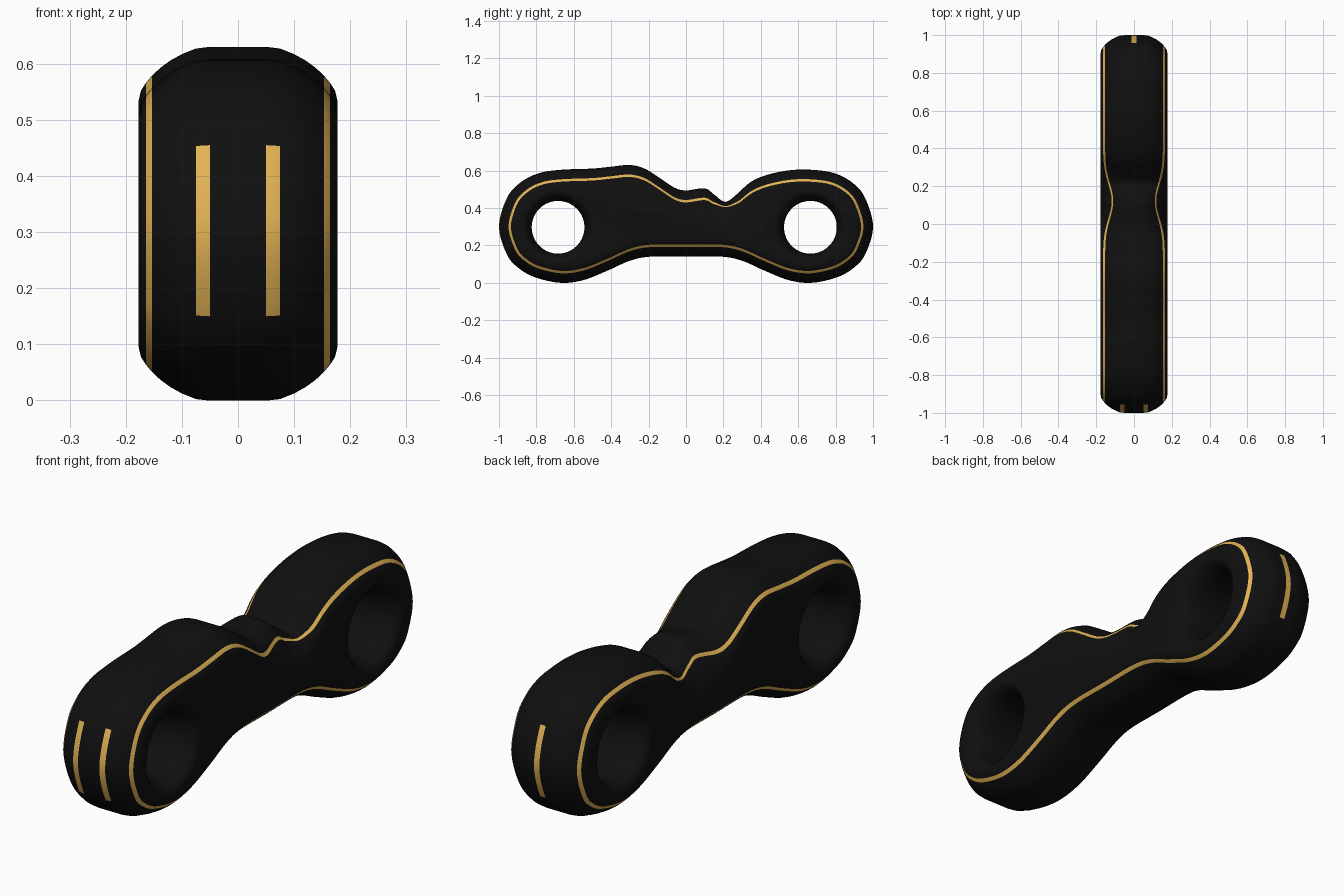
import bpy, bmesh, math
from mathutils import Vector

cube = bpy.data.objects.get("Cube")
if cube:
    bpy.data.objects.remove(cube, do_unlink=True)


def material(name, rgb):
    m = bpy.data.materials.new(name)
    m.use_nodes = True
    col = (*rgb, 1)
    m.diffuse_color = col
    m.node_tree.nodes["Principled BSDF"].inputs["Base Color"].default_value = col
    return m


black = material("matte black", (0.005, 0.005, 0.005))
gold = material("gold", (0.76, 0.45, 0.09))

# Side outline (y, z), clockwise from the front tip
OUTLINE = [
    (-1, .3), (-.957, .455), (-.88, .54), (-.78, .588), (-.66, .605), (-.5, .611),
    (-.4, .621), (-.3, .63), (-.22, .61), (-.14, .56), (-.06, .508), (0, .494),
    (.1, .505), (.15, .472), (.21, .433), (.27, .472), (.34, .535), (.42, .573),
    (.54, .6), (.66, .605), (.79, .587), (.89, .535), (.957, .455), (1, .3),
    (.957, .15), (.89, .075), (.8, .027), (.67, 0), (.55, .014), (.42, .065),
    (.3, .118), (.19, .14), (0, .14), (-.19, .14), (-.3, .118), (-.42, .065),
    (-.55, .014), (-.67, 0), (-.8, .027), (-.89, .075), (-.957, .15)]
# Rounded edge: half width and inset from the outline
EDGE = [(.0125, 0), (.05, 0), (.075, .003), (.1, .013), (.12, .024), (.138, .037),
        (.153, .051), (.164, .064), (.173, .078), (.177, .095)]
HOLES = (-.684, .665)
MID_Z = .297


def spline(points, steps):
    """Closed Catmull-Rom curve through the points."""
    n, out = len(points), []
    for i in range(n):
        a, b, c, d = (Vector(points[(i + k) % n]) for k in (-1, 0, 1, 2))
        for s in range(steps):
            t = s / steps
            out.append(0.5 * (2 * b + (c - a) * t + (2 * a - 5 * b + 4 * c - d) * t * t
                              + (3 * b - a - 3 * c + d) * t ** 3))
    return out


def bell(y, centre, width):
    return math.exp(-((y - centre) / width) ** 2)


def ring_point(p, level, side):
    """Move an outline point inward, pinching the body at the top notch."""
    x, inset = EDGE[level]
    y, z = p
    core = Vector((min(max(y, HOLES[0]), HOLES[1]), MID_Z))
    inward = (core - p).normalized()
    if z > MID_Z:
        inset *= 1 - .55 * bell(y, .21, .06)
        pinch = bell(y, .12, .13)
        outer = level - (len(EDGE) - 3)
        x *= 1 - (.28, .12, 0)[max(outer, 0)] * pinch
        inset += (0, .04, .09)[max(outer, 0)] * pinch
    q = p + inward * inset
    return (side * x, q.x, q.y)


# Body: rings of the outline joined from one flat side to the other
curve = spline(OUTLINE, 6)
count = len(curve)
levels = [(i, -1) for i in reversed(range(len(EDGE)))] + [(i, 1) for i in range(len(EDGE))]
bm = bmesh.new()
rings = [[bm.verts.new(ring_point(p, lv, sd)) for p in curve] for lv, sd in levels]
for k in range(len(rings) - 1):
    pair = {levels[k][0], levels[k + 1][0]}
    for i in range(count):
        j = (i + 1) % count
        f = bm.faces.new((rings[k][i], rings[k][j], rings[k + 1][j], rings[k + 1][i]))
        mid = (curve[i] + curve[j]) / 2
        on_end = .15 < mid.y < .455
        # Gold edge line, two front stripes, one back stripe
        if (pair == {6, 7} or (pair == {1, 2} and mid.x < -.9 and on_end)
                or (pair == {0} and mid.x > .9 and on_end)):
            f.material_index = 1
bm.faces.new(rings[0])
bm.faces.new(rings[-1])
bmesh.ops.recalc_face_normals(bm, faces=bm.faces)


def make_object(name, bm):
    mesh = bpy.data.meshes.new(name)
    bm.to_mesh(mesh)
    bm.free()
    mesh.materials.append(black)
    mesh.materials.append(gold)
    ob = bpy.data.objects.new(name, mesh)
    bpy.context.collection.objects.link(ob)
    return ob


body = make_object("body", bm)

# Flared hole cutters, turned around the x axis
half = [(.06 + .117 * math.sin(a), .141 + .049 * (1 - math.cos(a)))
        for a in (math.radians(d) for d in range(0, 91, 15))] + [(.2, .19)]
flare = [(-x, r) for x, r in reversed(half)] + half
SEG = 64
for n, y in enumerate(HOLES):
    bm = bmesh.new()
    loops = [[bm.verts.new((x, y + r * math.cos(2 * math.pi * s / SEG),
                            MID_Z + r * math.sin(2 * math.pi * s / SEG)))
              for s in range(SEG)] for x, r in flare]
    for a, b in zip(loops, loops[1:]):
        for s in range(SEG):
            t = (s + 1) % SEG
            bm.faces.new((a[s], a[t], b[t], b[s]))
    bm.faces.new(loops[0])
    bm.faces.new(loops[-1])
    bmesh.ops.recalc_face_normals(bm, faces=bm.faces)
    cutter = make_object("hole_cutter", bm)
    cutter.hide_render = True
    mod = body.modifiers.new("hole", "BOOLEAN")
    mod.operation = "DIFFERENCE"
    mod.solver = "EXACT"
    mod.object = cutter
    bpy.ops.object.select_all(action="DESELECT")
    body.select_set(True)
    bpy.context.view_layer.objects.active = body
    bpy.ops.object.modifier_apply(modifier=mod.name)
    bpy.data.objects.remove(cutter, do_unlink=True)

bpy.ops.object.shade_smooth_by_angle(angle=math.radians(40))
